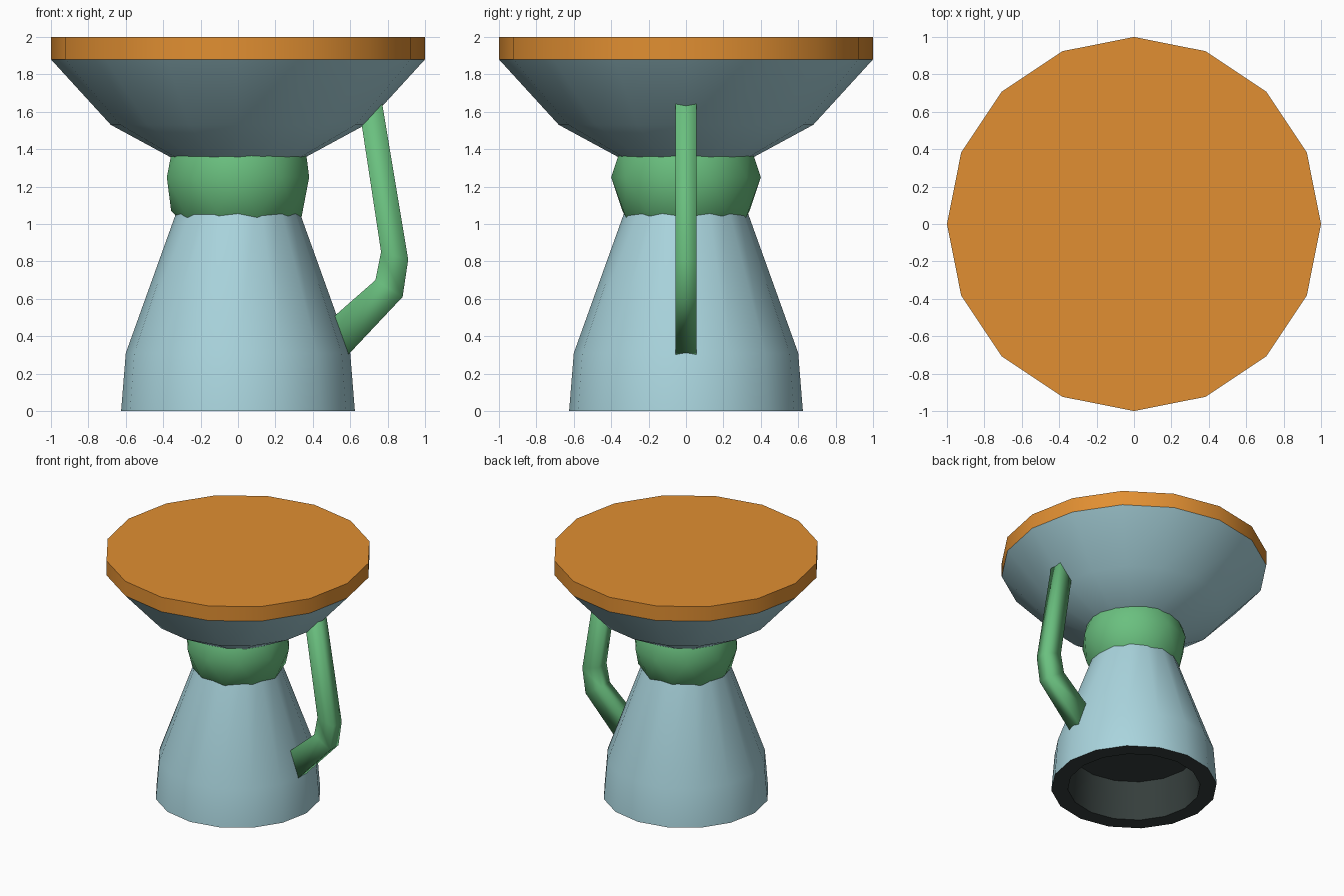
import bpy, bmesh, math
from mathutils import Vector

if "Cube" in bpy.data.objects:
    bpy.data.objects.remove(bpy.data.objects["Cube"])

SIDES = 16


def material(name, srgb):
    lin = [((c / 255 + 0.055) / 1.055) ** 2.4 for c in srgb]
    m = bpy.data.materials.new(name)
    m.diffuse_color = (*lin, 1)
    m.use_nodes = True
    m.node_tree.nodes["Principled BSDF"].inputs["Base Color"].default_value = m.diffuse_color
    return m


pale_blue = material("pale_blue", (170, 213, 222))
green = material("green", (106, 192, 127))
orange = material("orange", (225, 143, 50))
dark = material("dark_grey", (53, 62, 60))


def finish(name, bm, mats, angle):
    me = bpy.data.meshes.new(name)
    bm.to_mesh(me)
    bm.free()
    ob = bpy.data.objects.new(name, me)
    bpy.context.collection.objects.link(ob)
    for m in mats:
        me.materials.append(m)
    bpy.ops.object.select_all(action='DESELECT')
    ob.select_set(True)
    bpy.context.view_layer.objects.active = ob
    bpy.ops.object.shade_smooth_by_angle(angle=math.radians(angle))
    return ob


def lathe(name, profile, mats, dark_bands=0):
    """Turn (radius, z) points about z; the first dark_bands bands use material 1."""
    bm = bmesh.new()
    rings = []
    for r, z in profile:
        if r == 0:
            rings.append([bm.verts.new((0, 0, z))] * SIDES)
        else:
            rings.append([bm.verts.new((r * math.cos(k * math.tau / SIDES),
                                        r * math.sin(k * math.tau / SIDES), z))
                          for k in range(SIDES)])
    for i, (a, b) in enumerate(zip(rings, rings[1:])):
        for j in range(SIDES):
            k = (j + 1) % SIDES
            corners = list(dict.fromkeys((a[j], a[k], b[k], b[j])))
            bm.faces.new(corners).material_index = 1 if i < dark_bands else 0
    return finish(name, bm, mats, 35)


# Hollow flared nozzle with dark inside and rim
lathe("nozzle", [(0, 0.32), (0.48, 0.32), (0.5, 0), (0.625, 0),
                 (0.6, 0.31), (0.28, 1.2), (0, 1.2)], [pale_blue, dark], 3)

# Upper bowl and the mounting disc on top
lathe("bowl", [(0, 1.27), (0.2, 1.27), (0.68, 1.53), (1, 1.88)], [pale_blue])
lathe("top_disc", [(0, 1.88), (1, 1.88), (1, 2), (0, 2)], [orange])

# Ball joint between nozzle and bowl
bm = bmesh.new()
bmesh.ops.create_icosphere(bm, subdivisions=2, radius=0.4)
bmesh.ops.translate(bm, verts=bm.verts, vec=Vector((0, 0, 1.25)))
finish("ball_joint", bm, [green], 60)

# Bent square pipe at the right side: (outer x, z, inner x, z) at each section
sections = [(0.753, 1.75, 0.628, 1.75), (0.91, 0.81, 0.765, 0.85),
            (0.88, 0.61, 0.735, 0.70), (0.56, 0.27, 0.45, 0.45)]
bm = bmesh.new()
h = 0.055
rings = [[bm.verts.new(p) for p in ((ox, -h, oz), (ox, h, oz), (ix, h, iz), (ix, -h, iz))]
         for ox, oz, ix, iz in sections]
for a, b in zip(rings, rings[1:]):
    for j in range(4):
        k = (j + 1) % 4
        bm.faces.new((a[j], a[k], b[k], b[j]))
bm.faces.new(rings[0])
bm.faces.new(rings[-1])
bmesh.ops.recalc_face_normals(bm, faces=bm.faces)
finish("side_pipe", bm, [green], 100)
